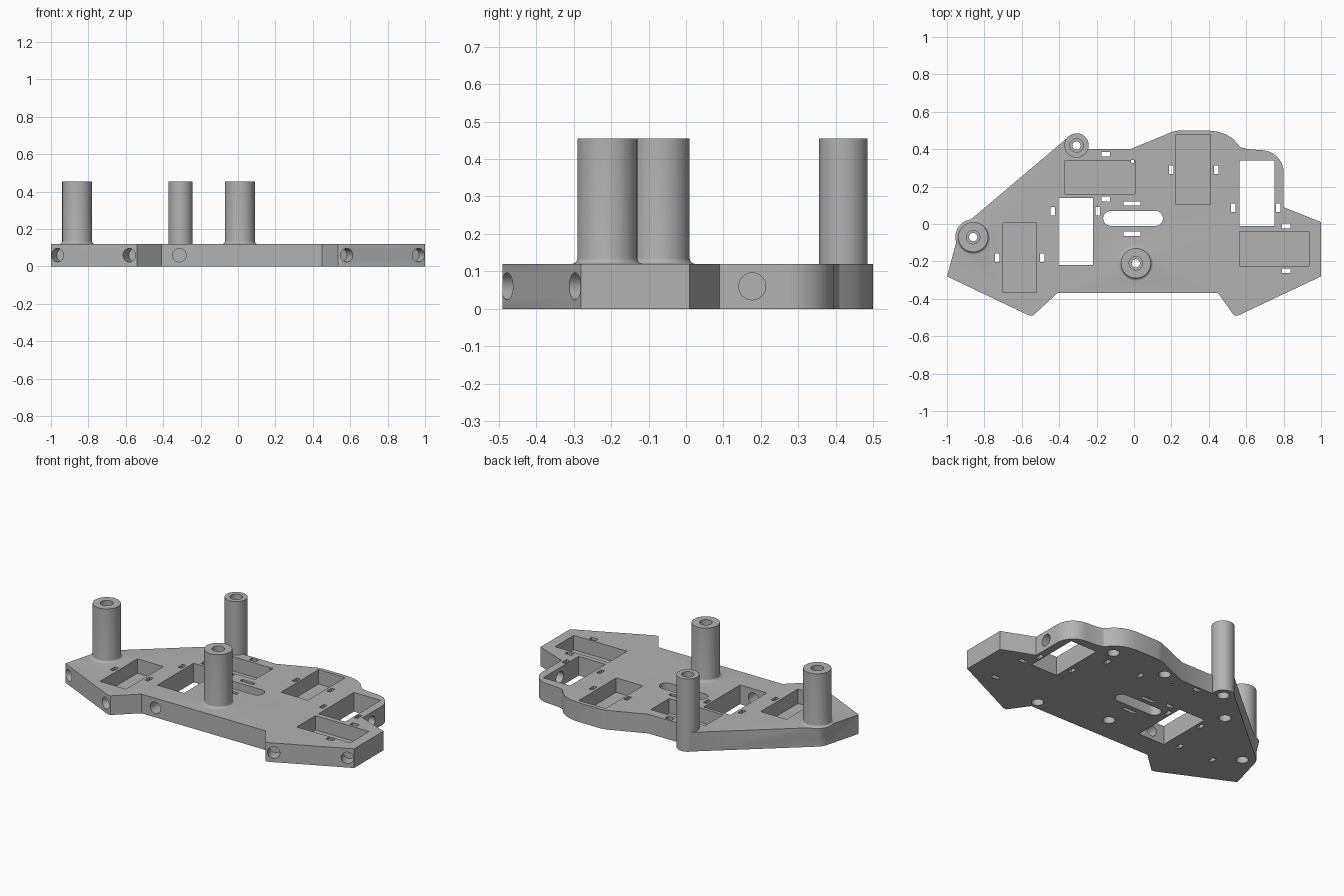
import bpy, bmesh, math
from mathutils import Matrix, Vector

if "Cube" in bpy.data.objects:
    bpy.data.objects.remove(bpy.data.objects["Cube"])

TOP = 0.12      # plate thickness
POST = 0.455    # post top height

grey = bpy.data.materials.new("plain grey")
grey.use_nodes = True
grey.diffuse_color = (0.45, 0.45, 0.45, 1)
grey.node_tree.nodes["Principled BSDF"].inputs["Base Color"].default_value = (0.45, 0.45, 0.45, 1)


def finish(bm, name):
    bmesh.ops.recalc_face_normals(bm, faces=bm.faces)
    mesh = bpy.data.meshes.new(name)
    bm.to_mesh(mesh)
    bm.free()
    mesh.materials.append(grey)
    obj = bpy.data.objects.new(name, mesh)
    bpy.context.collection.objects.link(obj)
    return obj


def prism(name, points, z0, z1):
    bm = bmesh.new()
    face = bm.faces.new([bm.verts.new((x, y, z0)) for x, y in points])
    top = bmesh.ops.extrude_face_region(bm, geom=[face])["geom"]
    verts = [v for v in top if isinstance(v, bmesh.types.BMVert)]
    bmesh.ops.translate(bm, vec=(0, 0, z1 - z0), verts=verts)
    return finish(bm, name)


def box(name, x0, x1, y0, y1, z0, z1):
    return prism(name, [(x0, y0), (x1, y0), (x1, y1), (x0, y1)], z0, z1)


def rod(name, start, end, radius, sides=32):
    a, b = Vector(start), Vector(end)
    turn = (b - a).to_track_quat("Z", "Y").to_matrix().to_4x4()
    bm = bmesh.new()
    bmesh.ops.create_cone(bm, cap_ends=True, segments=sides, radius1=radius, radius2=radius,
                          depth=(b - a).length, matrix=Matrix.Translation((a + b) / 2) @ turn)
    return finish(bm, name)


def lathe(name, x, y, profile, sides=48):
    bm = bmesh.new()
    rings = []
    for r, z in profile:
        rings.append([bm.verts.new((x + r * math.cos(math.tau * i / sides),
                                    y + r * math.sin(math.tau * i / sides), z)) for i in range(sides)])
    for low, high in zip(rings, rings[1:]):
        for i in range(sides):
            j = (i + 1) % sides
            bm.faces.new((low[i], low[j], high[j], high[i]))
    bm.faces.new(rings[0])
    bm.faces.new(rings[-1])
    return finish(bm, name)


def arc(cx, cy, r, start, end, steps=10):
    return [(cx + r * math.cos(math.radians(start + (end - start) * i / steps)),
             cy + r * math.sin(math.radians(start + (end - start) * i / steps))) for i in range(steps + 1)]


def combine(target, tool, operation):
    mod = target.modifiers.new("combine", "BOOLEAN")
    mod.operation, mod.object, mod.solver = operation, tool, "EXACT"
    bpy.ops.object.select_all(action="DESELECT")
    bpy.context.view_layer.objects.active = target
    target.select_set(True)
    bpy.ops.object.modifier_apply(modifier=mod.name)
    bpy.data.objects.remove(tool)


# Plate outline, counter-clockwise from the right tip
outline = [(-1, -0.28), (-0.56, -0.49), (-0.54, -0.49), (-0.41, -0.37), (0.45, -0.37),
           (0.535, -0.49), (0.555, -0.49), (1, -0.28), (1, 0.01), (0.80, 0.09)]
outline += arc(0.68, 0.275, 0.12, 0, 90)
outline += [(0.61, 0.40), (0.57, 0.41)]
outline += [(0.53, 0.455), (0.49, 0.48), (0.45, 0.493), (0.40, 0.50), (0.24, 0.50), (0.21, 0.495)]
outline += [(-0.02, 0.40), (-0.25, 0.40)]
outline += arc(-0.307, 0.42, 0.063, 0, 129)[1:]
outline += arc(-0.86, -0.07, 0.08, 129, 165, 6)
plate = prism("mounting_plate", outline, 0, TOP)

# Posts with filleted feet, and the corner post running to the base
fillet = [(0.08 + 0.015 * (1 - math.sin(a)), TOP + 0.015 * (1 - math.cos(a)))
          for a in [math.pi / 2 * i / 5 for i in range(6)]]
posts = [(-0.86, -0.07), (0.01, -0.21), (-0.307, 0.42)]
for x, y in posts[:2]:
    combine(plate, lathe("post", x, y, [(0.08, 0.05)] + [(0.095, TOP - 0.001)] + fillet + [(0.08, POST)]), "UNION")
combine(plate, lathe("corner_post", *posts[2], [(0.065, 0), (0.065, POST)]), "UNION")

cutters = []
# Stepped screw bores through the posts
for x, y in posts:
    cutters.append(lathe("bore", x, y, [(0.035, -0.05), (0.035, 0.06), (0.022, 0.06),
                                        (0.022, 0.36), (0.036, 0.36), (0.036, 0.5)]))
# Blind round holes underneath
for x, y in [(0.48, 0.39), (0.10, 0.39), (0.45, -0.315), (-0.48, 0.23)]:
    cutters.append(rod("base_hole", (x, y, -0.05), (x, y, 0.06), 0.035))

# Rectangular windows and shallow-floored pockets
for rect in [(-0.405, -0.22, -0.22, 0.14), (0.565, 0.75, -0.01, 0.34)]:
    cutters.append(box("window", *rect, -0.1, 0.2))
for rect in [(-0.70, -0.52, -0.365, 0.005), (-0.37, 0.005, 0.16, 0.34),
             (0.225, 0.41, 0.105, 0.475), (0.565, 0.935, -0.225, -0.04)]:
    cutters.append(box("pocket", *rect, 0.03, 0.2))

# Small strap slots beside the pockets, and the rounded central slot
wide, tall, long = (0.023, 0.013), (0.012, 0.023), (0.045, 0.011)
slots = [(-0.15, 0.373, wide), (-0.15, 0.133, wide), (0.815, -0.01, wide), (0.815, -0.25, wide),
         (-0.73, -0.18, tall), (-0.49, -0.18, tall), (-0.435, 0.068, tall), (-0.195, 0.068, tall),
         (0.2, 0.29, tall), (0.44, 0.29, tall), (0.53, 0.087, tall), (0.77, 0.087, tall),
         (-0.01, 0.11, long), (-0.01, -0.052, long), (-0.007, 0.333, (0.008, 0.008))]
for x, y, (hx, hy) in slots:
    cutters.append(box("strap_slot", x - hx, x + hx, y - hy, y + hy, -0.1, 0.2))
cutters.append(prism("central_slot", arc(0.115, 0.03, 0.04, -90, 90) + arc(-0.125, 0.03, 0.04, 90, 270), -0.1, 0.2))

# Round holes in the edges: angled pairs at both ends, one at the front, one at the side
for side in (-1, 1):
    inward = Vector((-side * 0.42, 0.91, 0))
    for x, y in [(0.965, -0.296), (0.58, -0.475)]:
        p = Vector((side * x, y, 0.06))
        cutters.append(rod("edge_hole", p - inward * 0.06, p + inward * 0.07, 0.036))
cutters.append(rod("front_hole", (-0.313, -0.45, 0.06), (-0.313, -0.15, 0.06), 0.036))
cutters.append(rod("side_hole", (0.85, 0.177, 0.06), (0.70, 0.177, 0.06), 0.036))

for cutter in cutters:
    combine(plate, cutter, "DIFFERENCE")
bpy.ops.object.shade_smooth_by_angle(angle=math.radians(30))
